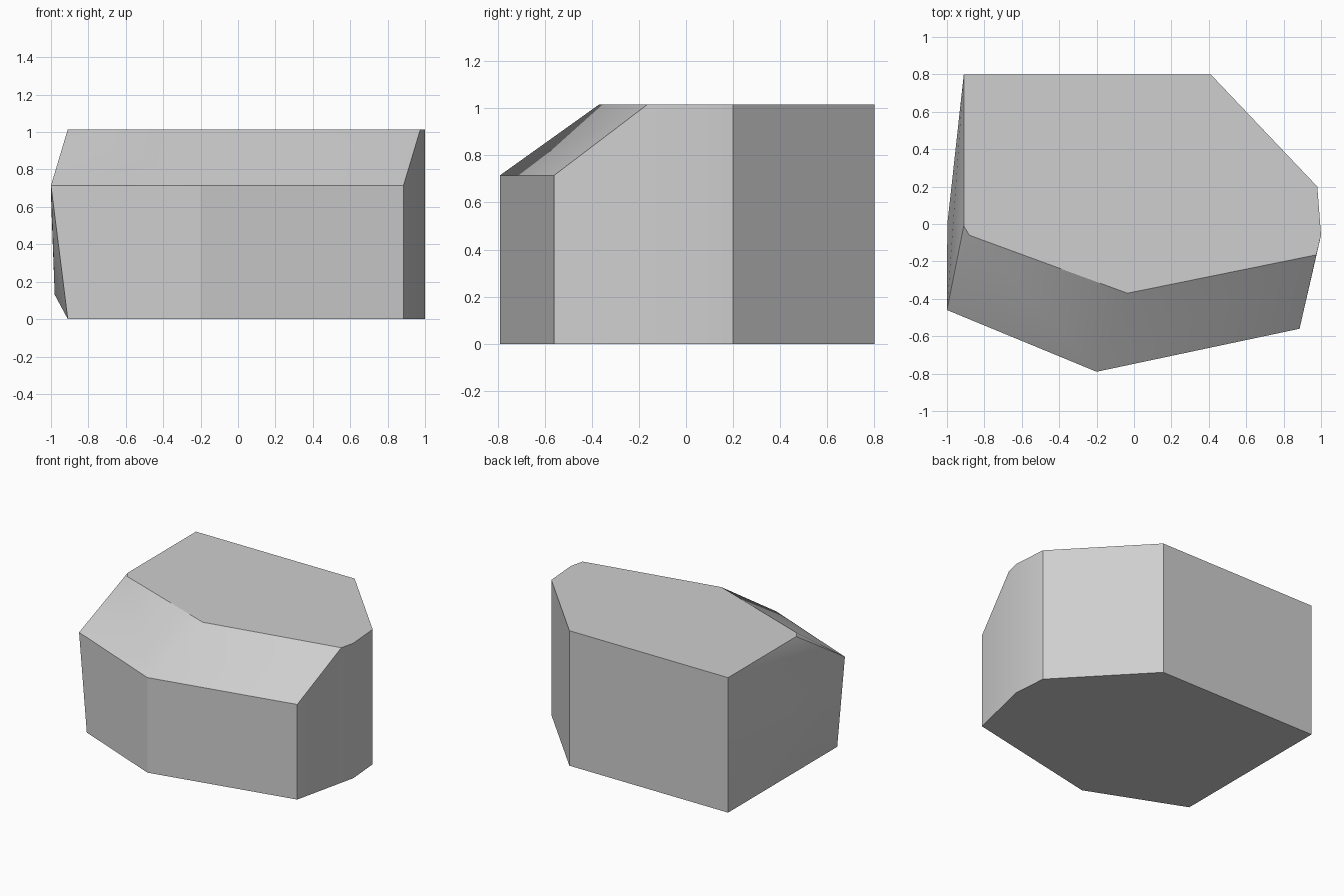
import bpy
import bmesh
import math

default_cube = bpy.data.objects.get("Cube")
if default_cube:
    bpy.data.objects.remove(default_cube, do_unlink=True)

TOP = 1.015      # height of the flat top
BROW = 0.715     # height where the front slope begins


def make_material(name, colour):
    """One flat colour, shown in both viewport and render."""
    material = bpy.data.materials.new(name)
    material.use_nodes = True
    material.diffuse_color = colour
    shader = material.node_tree.nodes["Principled BSDF"]
    shader.inputs["Base Color"].default_value = colour
    shader.inputs["Roughness"].default_value = 0.9
    return material


def at_height(outline, height):
    """Lift a plan outline to the given height."""
    return [(x, y, height) for x, y in outline]


# Plan outlines of the boulder
back_wall = [(-0.91, 0.8), (0.41, 0.8), (0.98, 0.2), (1, -0.06)]
front_wall = [(0.885, -0.56), (-0.2, -0.79)]
brow_corner = [(-1, -0.46)]
foot_corner = [(-0.91, -0.497)]
top_front_rim = [(0.975, -0.165), (-0.035, -0.37), (-0.88, -0.06), (-0.91, -0.01)]

# Upright walls, sloping front, and a slightly bulging left-hand flank
points = at_height(back_wall + front_wall + foot_corner, 0)
points += at_height(front_wall + brow_corner, BROW)
points += at_height(back_wall + top_front_rim, TOP)
points += [(-0.998, 0, 0.6), (-0.98, 0, 0.13)]

# Wrap the points in a convex skin and merge the coplanar triangles
bm = bmesh.new()
for point in points:
    bm.verts.new(point)
bmesh.ops.convex_hull(bm, input=bm.verts)
loose = [v for v in bm.verts if not v.link_faces]
bmesh.ops.delete(bm, geom=loose, context='VERTS')
bmesh.ops.dissolve_limit(bm, angle_limit=math.radians(1), verts=bm.verts, edges=bm.edges)
bmesh.ops.recalc_face_normals(bm, faces=bm.faces)

mesh = bpy.data.meshes.new("boulder")
bm.to_mesh(mesh)
bm.free()
mesh.materials.append(make_material("stone grey", (0.62, 0.62, 0.62, 1)))

boulder = bpy.data.objects.new("boulder", mesh)
bpy.context.collection.objects.link(boulder)

# Soft shading on the shallow folds, crisp edges elsewhere
bpy.ops.object.select_all(action='DESELECT')
boulder.select_set(True)
bpy.context.view_layer.objects.active = boulder
bpy.ops.object.shade_smooth_by_angle(angle=math.radians(30))
